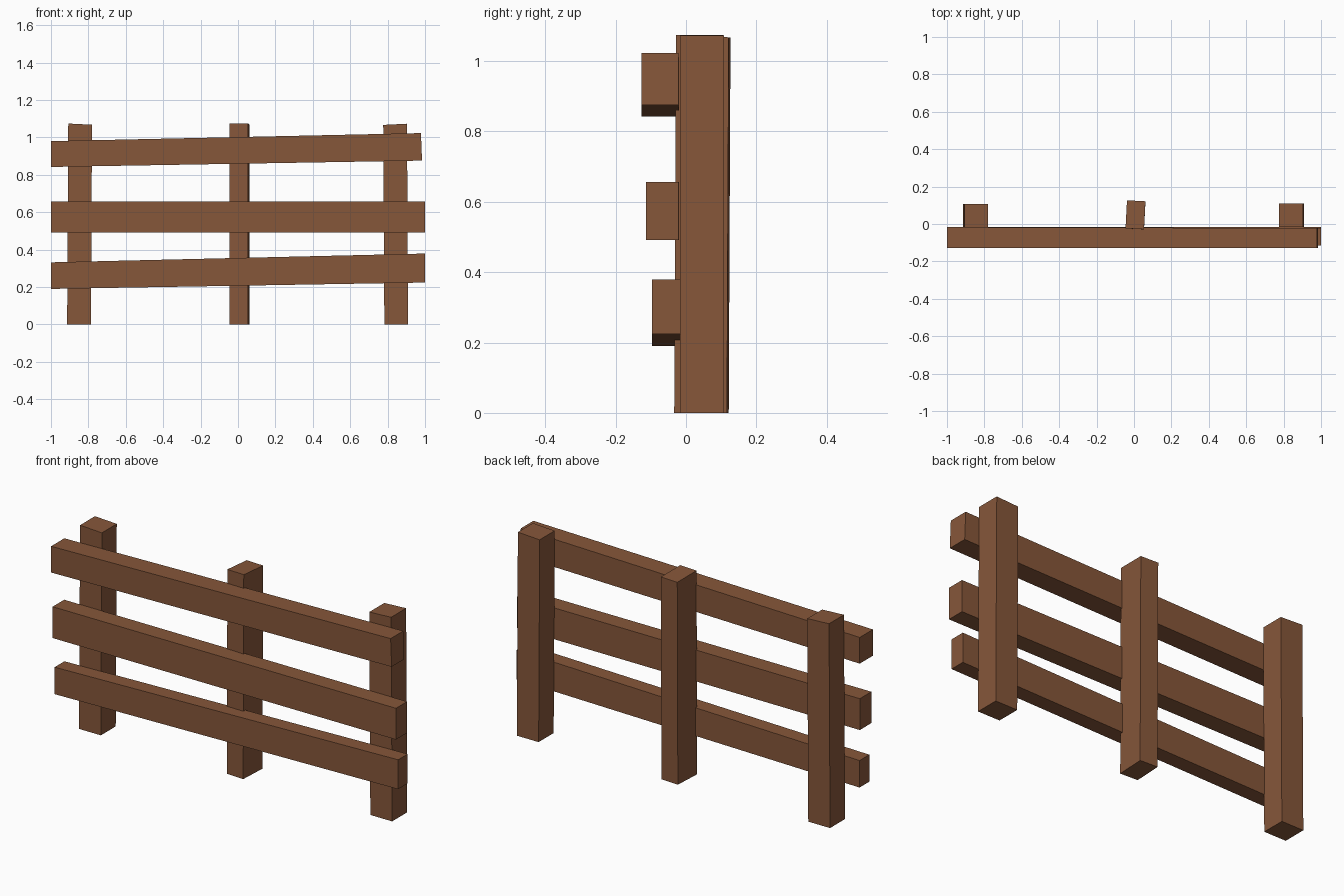
import bpy, bmesh, math
from mathutils import Vector, Matrix

if "Cube" in bpy.data.objects:
    bpy.data.objects.remove(bpy.data.objects["Cube"])

wood = bpy.data.materials.new("brown wood")
wood.diffuse_color = (0.24, 0.095, 0.042, 1)
wood.use_nodes = True
wood.node_tree.nodes["Principled BSDF"].inputs["Base Color"].default_value = wood.diffuse_color


def beam(name, a, b, axis_cut):
    """Box spanning two end rings of four corners each."""
    bm = bmesh.new()
    ra = [bm.verts.new(p) for p in a]
    rb = [bm.verts.new(p) for p in b]
    bm.faces.new(ra[::-1])
    bm.faces.new(rb)
    for i in range(4):
        j = (i + 1) % 4
        bm.faces.new((ra[i], ra[j], rb[j], rb[i]))
    bmesh.ops.recalc_face_normals(bm, faces=bm.faces)
    me = bpy.data.meshes.new(name)
    bm.to_mesh(me)
    bm.free()
    me.materials.append(wood)
    ob = bpy.data.objects.new(name, me)
    bpy.context.collection.objects.link(ob)


def post(name, base, top, size, twist, slope):
    """Slightly leaning, twisted post; slope tips its top face in x and y."""
    rot = Matrix.Rotation(math.radians(twist), 3, 'Z')
    ring = [rot @ Vector((sx * size[0] / 2, sy * size[1] / 2, 0))
            for sx, sy in ((-1, -1), (1, -1), (1, 1), (-1, 1))]
    low = [Vector(base) + c for c in ring]
    high = [Vector(top) + c + Vector((0, 0, c.x * slope[0] + c.y * slope[1])) for c in ring]
    beam(name, low, high, 'Z')


def rail(name, x0, x1, z0, z1, y0, y1, lean=0.0):
    """Horizontal board: (bottom, top) heights and (front, back) at each end."""
    def ring(x, z, y, d):
        return [(x + d, y[0], z[0]), (x + d, y[1], z[0]), (x - d, y[1], z[1]), (x - d, y[0], z[1])]
    beam(name, ring(x0, z0, y0, 0), ring(x1, z1, y1, lean), 'X')


# Upright posts
post("left_post", (-0.85, 0.044, 0), (-0.844, 0.044, 1.071), (0.127, 0.124), 0, (-0.05, 0))
post("middle_post", (0.008, 0.044, 0), (0.008, 0.049, 1.071), (0.099, 0.15), -3, (0, -0.045))
post("right_post", (0.846, 0.046, 0), (0.84, 0.046, 1.07), (0.127, 0.125), 0, (0.05, 0))

# Crooked rails
rail("top_rail", -1, 0.981, (0.842, 0.98), (0.876, 1.023), (-0.127, -0.017), (-0.127, -0.022), 0.003)
rail("middle_rail", -1, 1, (0.492, 0.657), (0.492, 0.657), (-0.114, -0.018), (-0.114, -0.022))
rail("bottom_rail", -1, 1, (0.19, 0.332), (0.224, 0.379), (-0.097, -0.016), (-0.096, -0.016))
